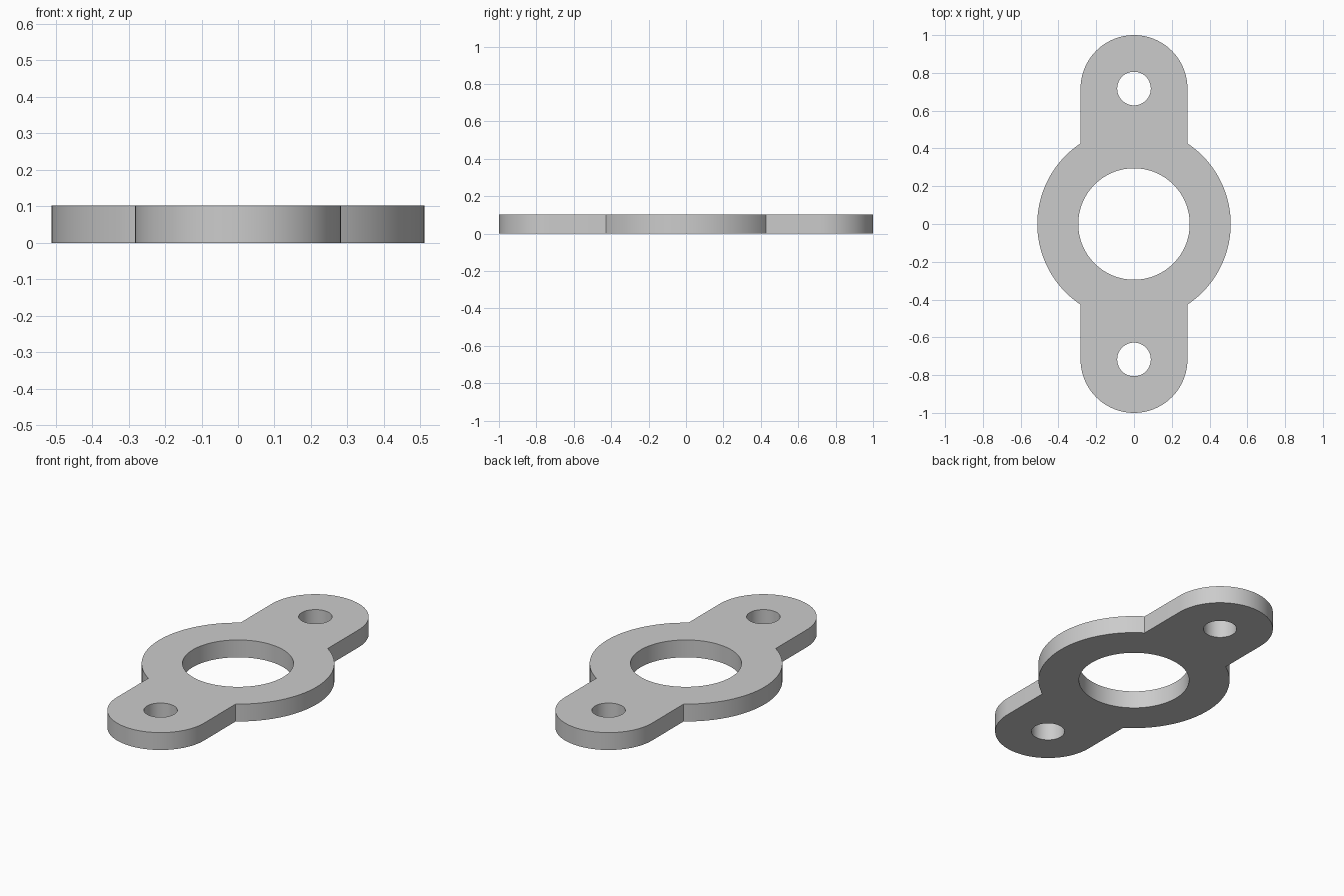
import bpy, bmesh
from math import acos, cos, sin, pi

cube = bpy.data.objects.get("Cube")
if cube:
    bpy.data.objects.remove(cube)

THICK = 0.102
RING_R, BORE_R = 0.512, 0.295
LUG_R, HOLE_R = 0.283, 0.089
LUG_Y = 1 - LUG_R

grey = bpy.data.materials.new("plain grey")
grey.use_nodes = True
colour = (0.6, 0.6, 0.6, 1)
grey.diffuse_color = colour
grey.node_tree.nodes["Principled BSDF"].inputs["Base Color"].default_value = colour


def arc(cy, r, start, end, n):
    """Points from start to end angle, both included."""
    angles = [start + (end - start) * i / n for i in range(n + 1)]
    return [(r * cos(a), cy + r * sin(a)) for a in angles]


def circle(cy, r, n):
    return arc(cy, r, 0, 2 * pi, n)[:-1]


# Half outline: ring side then lug end; the other half is its half turn
meet = acos(LUG_R / RING_R)
half = arc(0, RING_R, -meet, meet, 40) + arc(LUG_Y, LUG_R, 0, pi, 48)
outline = half + [(-x, -y) for x, y in half]
loops = [outline, circle(0, BORE_R, 96),
         circle(LUG_Y, HOLE_R, 48), circle(-LUG_Y, HOLE_R, 48)]

# Fill the flat profile around its holes
bm = bmesh.new()
edges = []
for loop in loops:
    verts = [bm.verts.new((x, y, 0)) for x, y in loop]
    edges += [bm.edges.new((v, verts[i - 1])) for i, v in enumerate(verts)]
bmesh.ops.triangle_fill(bm, edges=edges, use_beauty=True, normal=(0, 0, 1))

# Raise it into a plate
raised = bmesh.ops.extrude_face_region(bm, geom=bm.faces[:])
top = [g for g in raised["geom"] if isinstance(g, bmesh.types.BMVert)]
bmesh.ops.translate(bm, verts=top, vec=(0, 0, THICK))
bmesh.ops.recalc_face_normals(bm, faces=bm.faces[:])

mesh = bpy.data.meshes.new("flange_plate")
bm.to_mesh(mesh)
bm.free()
mesh.materials.append(grey)
plate = bpy.data.objects.new("flange_plate", mesh)
bpy.context.collection.objects.link(plate)

# Smooth curved walls, crisp rims
bpy.ops.object.select_all(action="DESELECT")
plate.select_set(True)
bpy.context.view_layer.objects.active = plate
bpy.ops.object.shade_smooth_by_angle(angle=pi / 6)
